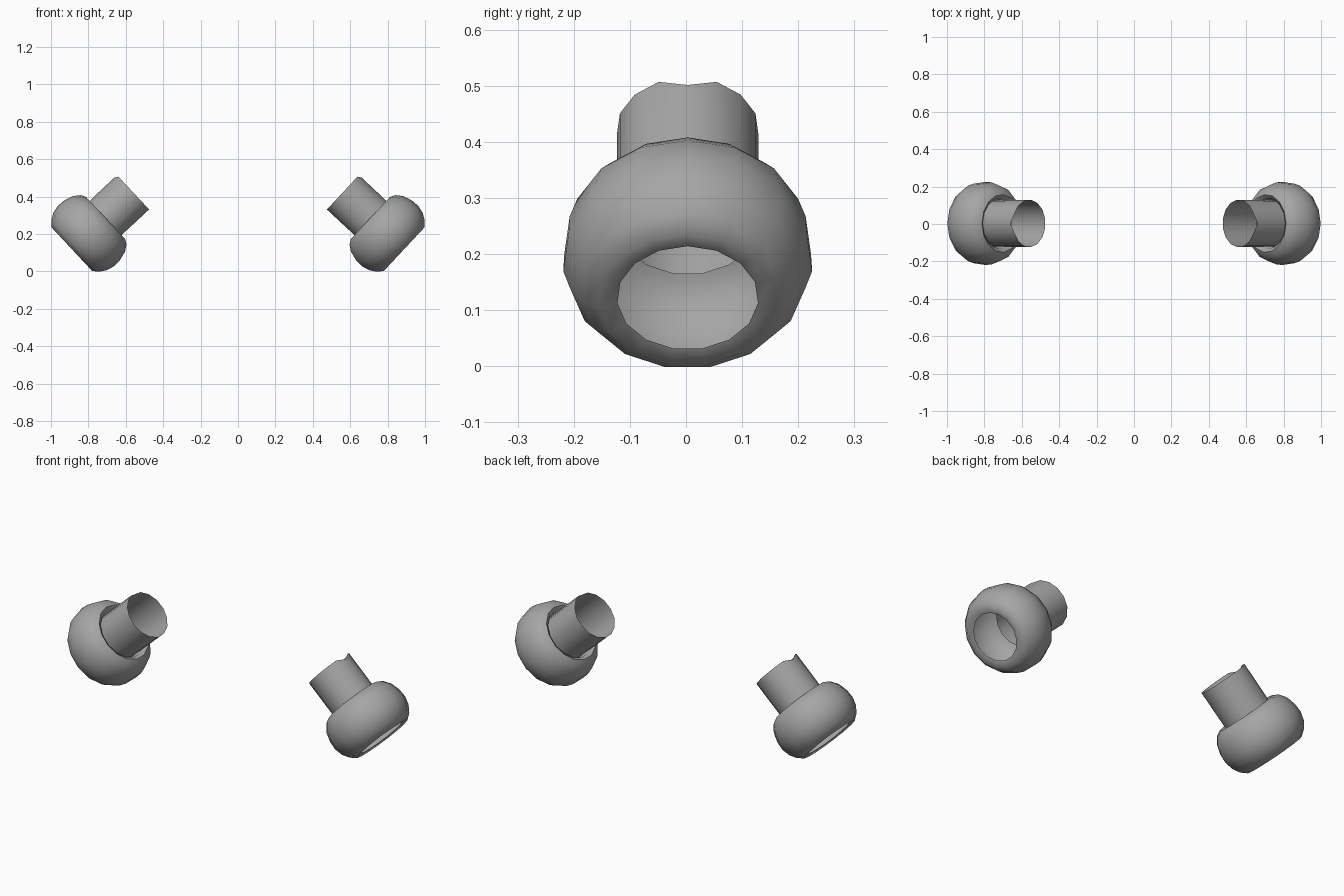
import bpy, bmesh, math
from mathutils import Vector

cube = bpy.data.objects.get("Cube")
if cube:
    bpy.data.objects.remove(cube, do_unlink=True)

SIDES = 15
ORIGIN = Vector((0.56, 0.003, 0.422))     # centre of the open arm end
AXIS = Vector((0.731, 0, -0.682))         # direction of the sleeve, outward and down
UP = Vector((0.682, 0, 0.731))
SIDE = Vector((0, 1, 0))

grey = bpy.data.materials.new("cloth grey")
grey.use_nodes = True
colour = (0.38, 0.38, 0.38, 1)
grey.diffuse_color = colour
grey.node_tree.nodes["Principled BSDF"].inputs["Base Color"].default_value = colour


def lathe(name, profile, mirror, notch=0.0):
    """Open shell turned around the sleeve axis; profile is (distance, radius)."""
    bm = bmesh.new()
    rings = []
    for dist, radius in profile:
        ring = []
        for i in range(SIDES):
            a = math.tau * i / SIDES
            p = ORIGIN + AXIS * dist + (UP * math.cos(a) + SIDE * math.sin(a)) * radius
            ring.append(bm.verts.new((p.x * mirror, p.y, p.z)))
        rings.append(ring)
    # small dip in the top of the open end
    rings[0][0].co += Vector((AXIS.x * mirror, 0, AXIS.z)) * notch
    for a, b in zip(rings, rings[1:]):
        for i in range(SIDES):
            j = (i + 1) % SIDES
            quad = (a[i], a[j], b[j], b[i])
            bm.faces.new(quad if mirror > 0 else quad[::-1])
    # make the outside the front of each face
    bm.normal_update()
    centre = ORIGIN + AXIS * 0.32
    centre.x *= mirror
    widest = max(bm.faces, key=lambda f: abs(f.calc_center_median().y))
    if widest.normal.y * widest.calc_center_median().y < 0:
        bmesh.ops.reverse_faces(bm, faces=bm.faces[:])
    mesh = bpy.data.meshes.new(name)
    bm.to_mesh(mesh)
    bm.free()
    mesh.materials.append(grey)
    obj = bpy.data.objects.new(name, mesh)
    bpy.context.collection.objects.link(obj)
    bpy.ops.object.select_all(action="DESELECT")
    obj.select_set(True)
    bpy.context.view_layer.objects.active = obj
    bpy.ops.object.shade_smooth_by_angle(angle=math.radians(60))
    return obj


tube = [(0, 0.127), (0.12, 0.127), (0.245, 0.126)]
puff = [(0.245, 0.126), (0.214, 0.136), (0.201, 0.155), (0.216, 0.182),
        (0.25, 0.207), (0.3, 0.221), (0.345, 0.223), (0.387, 0.212),
        (0.422, 0.19), (0.447, 0.16), (0.44, 0.126)]

for label, mirror in (("left", 1), ("right", -1)):
    lathe(label + "_sleeve_tube", tube, mirror, notch=0.02)
    lathe(label + "_puffed_cuff", puff, mirror)
